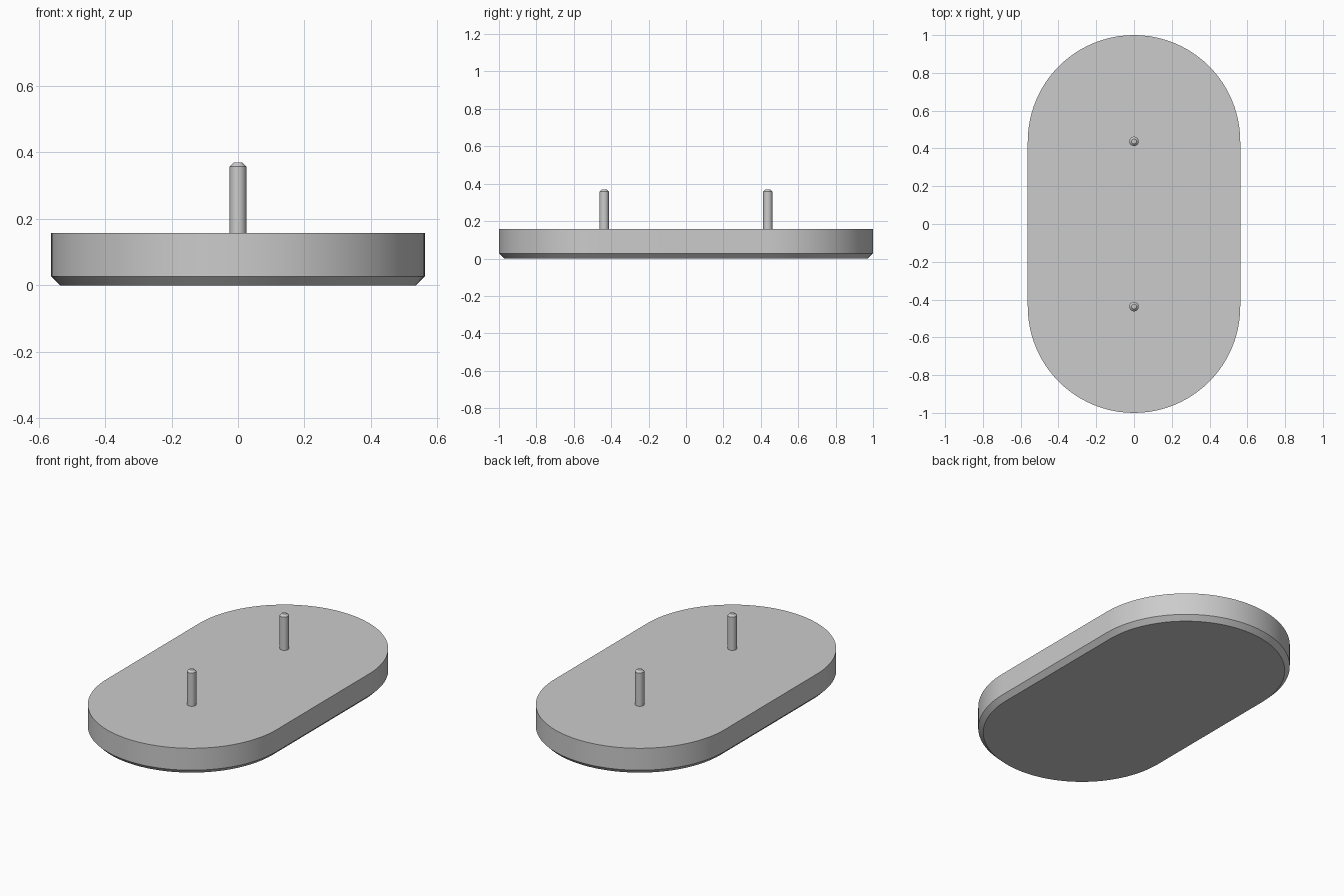
import bpy
import bmesh
from math import pi, cos, sin, radians

cube = bpy.data.objects.get("Cube")
if cube:
    bpy.data.objects.remove(cube)

RADIUS = 0.5625      # rounded end radius of the plate
SPACING = 0.4375     # distance of end centres and pins from the middle
THICKNESS = 0.158
CHAMFER = 0.027

grey = bpy.data.materials.new("light grey")
grey.use_nodes = True
colour = (0.6, 0.6, 0.6, 1)
grey.diffuse_color = colour
grey.node_tree.nodes["Principled BSDF"].inputs["Base Color"].default_value = colour


def slot_outline(radius, half_length, steps):
    """Two half circles joined by straight sides; a circle if half_length is 0."""
    points = []
    for side in (1, -1):
        start = 0 if side > 0 else pi
        last = steps + 1 if half_length else steps
        for i in range(last):
            a = start + pi * i / steps
            points.append((radius * cos(a), radius * sin(a) + side * half_length))
    return points


def stacked_solid(name, sections, half_length, steps, y=0):
    """Closed solid through (radius, height) sections, listed bottom to top."""
    bm = bmesh.new()
    rings = [[bm.verts.new((px, py, z)) for px, py in slot_outline(r, half_length, steps)]
             for r, z in sections]
    count = len(rings[0])
    for low, high in zip(rings, rings[1:]):
        for i in range(count):
            j = (i + 1) % count
            bm.faces.new((low[i], low[j], high[j], high[i]))
    bm.faces.new(rings[0][::-1])
    bm.faces.new(rings[-1])
    mesh = bpy.data.meshes.new(name)
    bm.to_mesh(mesh)
    bm.free()
    mesh.materials.append(grey)
    obj = bpy.data.objects.new(name, mesh)
    obj.location.y = y
    bpy.context.collection.objects.link(obj)
    bpy.ops.object.select_all(action='DESELECT')
    obj.select_set(True)
    bpy.context.view_layer.objects.active = obj
    bpy.ops.object.shade_smooth_by_angle(angle=radians(30))
    return obj


# Base plate with a chamfered lower edge
stacked_solid("base_plate",
              [(RADIUS - CHAMFER, 0), (RADIUS, CHAMFER), (RADIUS, THICKNESS)],
              SPACING, 48)

# Upright locating pins with chamfered tips, sunk slightly into the plate
for name, y in (("front_pin", -SPACING), ("back_pin", SPACING)):
    stacked_solid(name,
                  [(0.025, THICKNESS - 0.01), (0.025, 0.357), (0.013, 0.369)],
                  0, 16, y)
